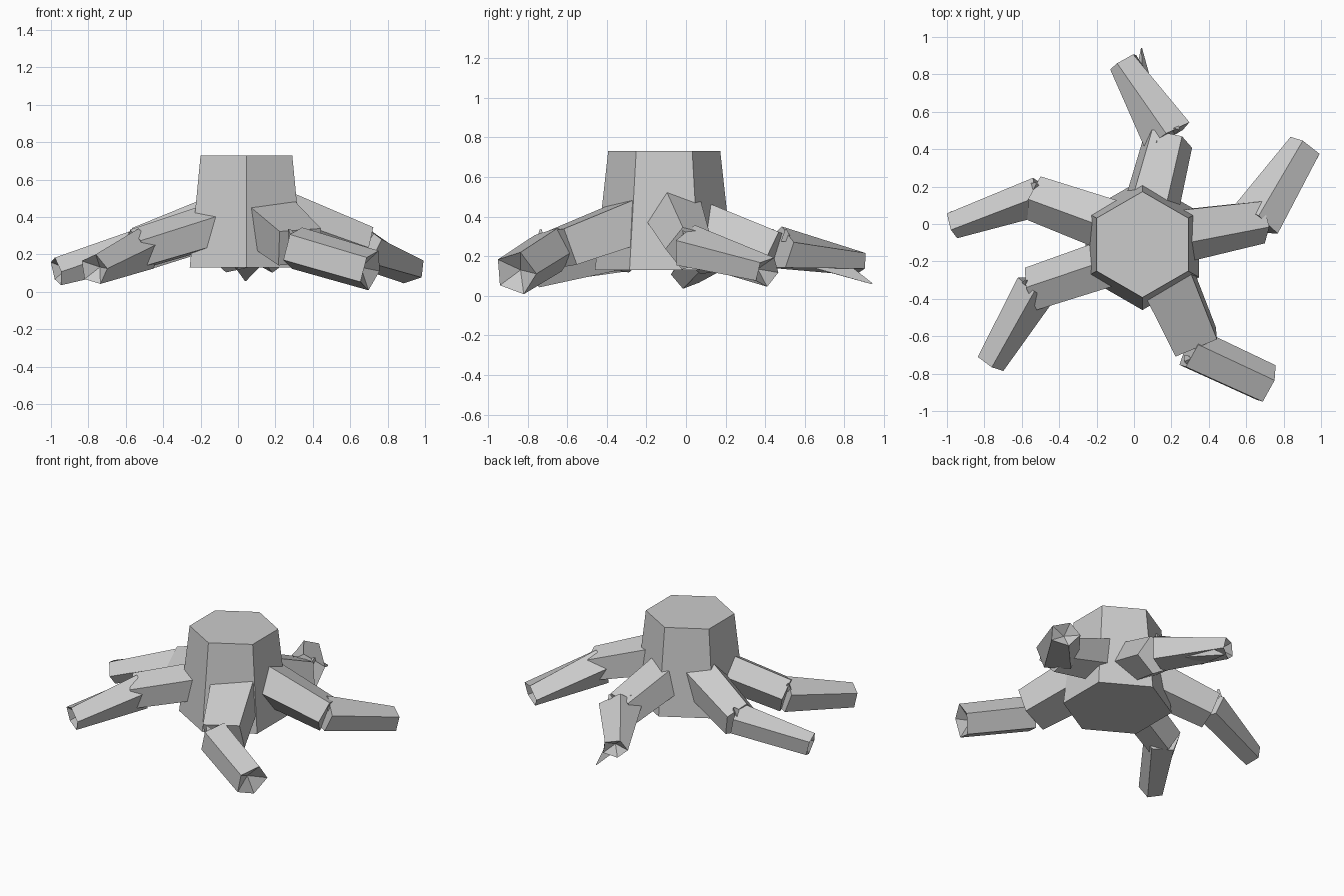
import bpy, bmesh
from math import cos, sin, radians, tau
from mathutils import Vector

cube = bpy.data.objects.get("Cube")
if cube:
    bpy.data.objects.remove(cube)

# One plain grey for the whole stump
grey = bpy.data.materials.new("bark_grey")
grey.use_nodes = True
tone = (0.6, 0.6, 0.6, 1)
grey.diffuse_color = tone
grey.node_tree.nodes["Principled BSDF"].inputs["Base Color"].default_value = tone


def ring(centre, axis, radius, sides, roll, squash):
    """Polygon around the axis; roll 90 puts one corner on top, squash flattens it."""
    side = axis.cross(Vector((0, 0, 1))).normalized()
    up = side.cross(axis).normalized() * squash
    angles = [radians(roll) + tau * i / sides for i in range(sides)]
    return [centre + radius * (cos(a) * side + sin(a) * up) for a in angles]


def loft(name, lower, upper, hollow=None):
    """Flat-faced tube between two rings; hollow is the sunken middle of the end."""
    bm = bmesh.new()
    a = [bm.verts.new(p) for p in lower]
    b = [bm.verts.new(p) for p in upper]
    n = len(a)
    bm.faces.new(a[::-1])
    for i in range(n):
        j = (i + 1) % n
        bm.faces.new((a[i], a[j], b[j], b[i]))
    if hollow is None:
        bm.faces.new(b)
    else:
        tip = bm.verts.new(hollow)
        for i in range(n):
            bm.faces.new((b[i], b[(i + 1) % n], tip))
    bmesh.ops.recalc_face_normals(bm, faces=bm.faces)
    mesh = bpy.data.meshes.new(name)
    bm.to_mesh(mesh)
    bm.free()
    mesh.materials.append(grey)
    obj = bpy.data.objects.new(name, mesh)
    bpy.context.collection.objects.link(obj)


def segment(name, start, end, radii, sides, roll, twist=0, squash=1, sunken=False):
    start, end = Vector(start), Vector(end)
    axis = (end - start).normalized()
    loft(name,
         ring(start, axis, radii[0], sides, roll, squash),
         ring(end, axis, radii[1], sides, roll + twist, squash),
         end - axis * 0.06 if sunken else None)


def root(name, inner, outer):
    segment(name + "_root_base", *inner)
    segment(name + "_root_tip", *outer, sunken=True)
    # Small spiky splinters on the joint
    joint = Vector(outer[0])
    along = (Vector(outer[1]) - joint).normalized()
    side = along.cross(Vector((0, 0, 1))).normalized()
    for k, s in enumerate((-1, 1)):
        foot = joint + side * 0.05 * s + along * 0.02 + Vector((0, 0, 0.05))
        peak = foot + side * 0.02 * s - along * 0.02 + Vector((0, 0, 0.05))
        segment(f"{name}_splinter_{k}", foot, peak, (0.035, 0.006), 3, 90)


# Trunk: tapered hexagon with a corner facing front
def hexagon(radius, z):
    return [Vector((0.045 + radius * sin(tau * i / 6),
                    -0.11 - radius * cos(tau * i / 6), z)) for i in range(6)]


loft("trunk", hexagon(0.35, 0.13), hexagon(0.283, 0.73))

# Roots: start, end, radii, sides, roll, twist, squash
root("back",
     ((0.07, 0.02, 0.38), (0.18, 0.45, 0.22), (0.16, 0.14), 5, 60, 0, 0.9),
     ((0.18, 0.47, 0.235), (-0.055, 0.87, 0.17), (0.145, 0.085), 5, 90, 25, 0.8))
root("left",
     ((0.2, -0.06, 0.41), (0.68, 0.02, 0.24), (0.16, 0.125), 5, 70, 0, 0.95),
     ((0.65, 0.02, 0.245), (0.92, 0.41, 0.12), (0.145, 0.1), 5, 90, 20, 0.8))
root("front",
     ((0.17, -0.27, 0.375), (0.33, -0.63, 0.24), (0.195, 0.17), 4, 40, 0, 0.8),
     ((0.3, -0.67, 0.235), (0.71, -0.86, 0.115), (0.12, 0.115), 5, 38))
root("front_right",
     ((-0.12, -0.21, 0.35), (-0.54, -0.35, 0.22), (0.135, 0.125), 5, 80, 0, 0.95),
     ((-0.52, -0.34, 0.22), (-0.77, -0.74, 0.12), (0.12, 0.085), 5, 90, 15))
root("back_right",
     ((-0.1, -0.01, 0.37), (-0.52, 0.14, 0.22), (0.15, 0.13), 5, 100),
     ((-0.5, 0.15, 0.235), (-0.97, 0.0, 0.11), (0.11, 0.08), 5, 90, 20))

# Pointed sliver under the end of the back root
segment("back_root_spike", (0.05, 0.66, 0.18), (0.04, 0.94, 0.06),
        (0.085, 0.004), 3, 90)
